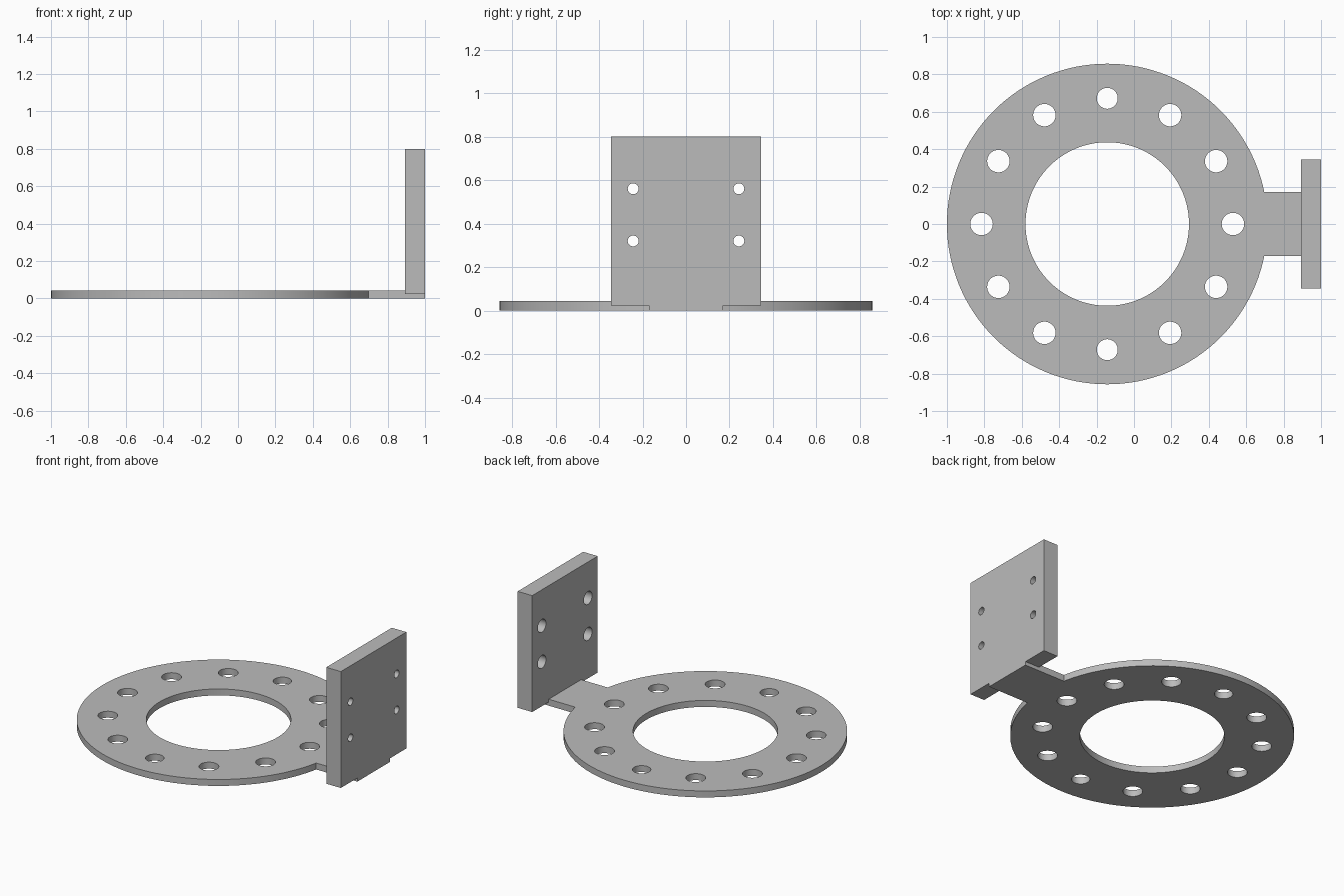
import bpy
import math

if "Cube" in bpy.data.objects:
    bpy.data.objects.remove(bpy.data.objects["Cube"], do_unlink=True)

RING_X = -0.143      # centre of the ring
BASE_T = 0.043       # thickness of ring and tab
PLATE_X = 0.893      # inner face of the upright plate

grey = bpy.data.materials.new("plain grey")
grey.use_nodes = True
colour = (0.5, 0.5, 0.5, 1)
grey.diffuse_color = colour
grey.node_tree.nodes["Principled BSDF"].inputs["Base Color"].default_value = colour


def cylinder(name, radius, depth, location, sides=48, rotation=(0, 0, 0)):
    bpy.ops.mesh.primitive_cylinder_add(vertices=sides, radius=radius, depth=depth,
                                        location=location, rotation=rotation)
    bpy.context.object.name = name
    return bpy.context.object


def box(name, low, high):
    centre = [(a + b) / 2 for a, b in zip(low, high)]
    bpy.ops.mesh.primitive_cube_add(size=1, location=centre)
    ob = bpy.context.object
    ob.name = name
    ob.scale = [b - a for a, b in zip(low, high)]
    bpy.ops.object.transform_apply(location=False, rotation=False, scale=True)
    return ob


def combine(target, tool, operation):
    """Apply a boolean and discard the tool object."""
    mod = target.modifiers.new("combine", "BOOLEAN")
    mod.operation = operation
    mod.solver = "EXACT"
    mod.object = tool
    bpy.context.view_layer.objects.active = target
    bpy.ops.object.modifier_apply(modifier=mod.name)
    bpy.data.objects.remove(tool, do_unlink=True)


# Flat ring with a tab and an upright mounting plate
bracket = cylinder("ring_bracket", 0.857, BASE_T, (RING_X, 0, BASE_T / 2), 128)
combine(bracket, box("tab", (0.5, -0.171, 0), (1, 0.171, BASE_T)), "UNION")
combine(bracket, box("upright_plate", (PLATE_X, -0.345, 0.024), (1, 0.345, 0.8)), "UNION")

# Central opening
combine(bracket, cylinder("opening", 0.437, 0.3, (RING_X, 0, 0), 128), "DIFFERENCE")

# Bolt circle
for i in range(12):
    angle = math.tau * i / 12
    radius = 0.056 if i % 6 == 3 else 0.06
    spot = (RING_X + 0.672 * math.cos(angle), 0.672 * math.sin(angle), 0)
    combine(bracket, cylinder("bolt_hole", radius, 0.3, spot), "DIFFERENCE")

# Plate screw holes, counterbored from the inner face
along_x = (0, math.pi / 2, 0)
for y in (-0.243, 0.243):
    for z in (0.32, 0.56):
        for radius, depth, x in ((0.043, 0.13, PLATE_X), (0.025, 0.3, 0.95)):
            tool = cylinder("screw_hole", radius, depth, (x, y, z), 32, along_x)
            combine(bracket, tool, "DIFFERENCE")

# Finish
bracket.data.materials.clear()
bracket.data.materials.append(grey)
bpy.ops.object.select_all(action="DESELECT")
bracket.select_set(True)
bpy.context.view_layer.objects.active = bracket
bpy.ops.object.shade_smooth_by_angle(angle=math.radians(30))
